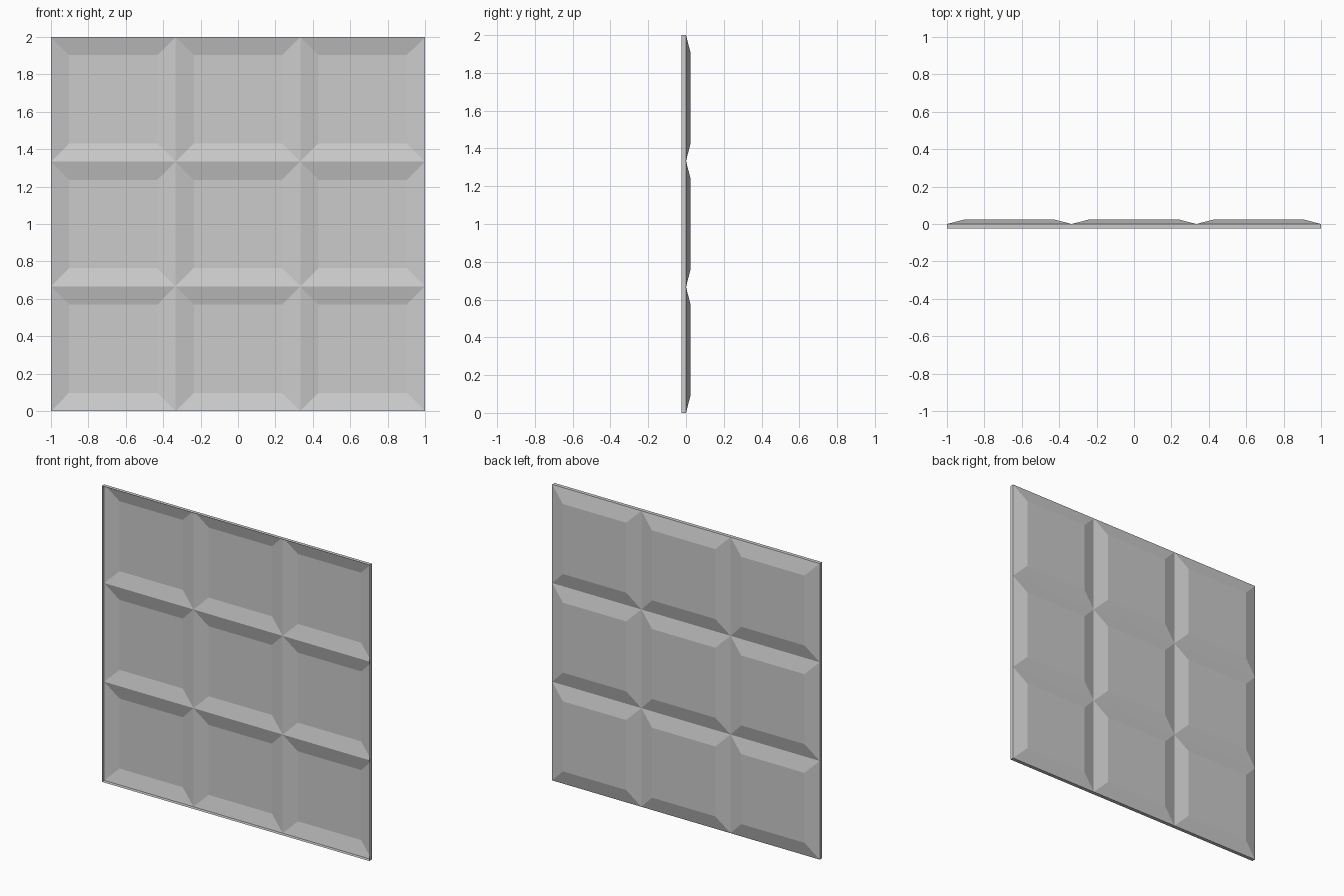
import bpy, bmesh

cube = bpy.data.objects.get("Cube")
if cube:
    bpy.data.objects.remove(cube, do_unlink=True)

CELLS = 3
SIZE = 2 / CELLS
BEVEL = 0.097
DEPTH = 0.025

grey = bpy.data.materials.new("light_grey")
grey.use_nodes = True
colour = (0.6, 0.6, 0.6, 1)
grey.diffuse_color = colour
grey.node_tree.nodes["Principled BSDF"].inputs["Base Color"].default_value = colour

bm = bmesh.new()


def ring(x, z, half, y):
    """Square loop of vertices around a cell centre."""
    return [bm.verts.new((x + sx * half, y, z + sz * half))
            for sx, sz in ((-1, -1), (1, -1), (1, 1), (-1, 1))]


# Pressed cells: a flat plateau towards the back with four sloping sides
for col in range(CELLS):
    for row in range(CELLS):
        x = -1 + SIZE * (col + 0.5)
        z = SIZE * (row + 0.5)
        outer = ring(x, z, SIZE / 2, 0)
        inner = ring(x, z, SIZE / 2 - BEVEL, DEPTH)
        bm.faces.new(inner)
        for i in range(4):
            j = (i + 1) % 4
            bm.faces.new((outer[i], outer[j], inner[j], inner[i]))
bmesh.ops.remove_doubles(bm, verts=bm.verts, dist=0.001)

# Thin rim folded forward around the open border
border = [e for e in bm.edges if e.is_boundary]
rim = bmesh.ops.extrude_edge_only(bm, edges=border)["geom"]
bmesh.ops.translate(bm, vec=(0, -DEPTH, 0),
                    verts=[v for v in rim if isinstance(v, bmesh.types.BMVert)])
bmesh.ops.recalc_face_normals(bm, faces=bm.faces)
if max(bm.faces, key=lambda f: f.calc_center_median().y).normal.y < 0:
    bmesh.ops.reverse_faces(bm, faces=bm.faces)

mesh = bpy.data.meshes.new("pressed_panel")
bm.to_mesh(mesh)
bm.free()
mesh.materials.append(grey)
panel = bpy.data.objects.new("pressed_panel", mesh)
bpy.context.collection.objects.link(panel)
